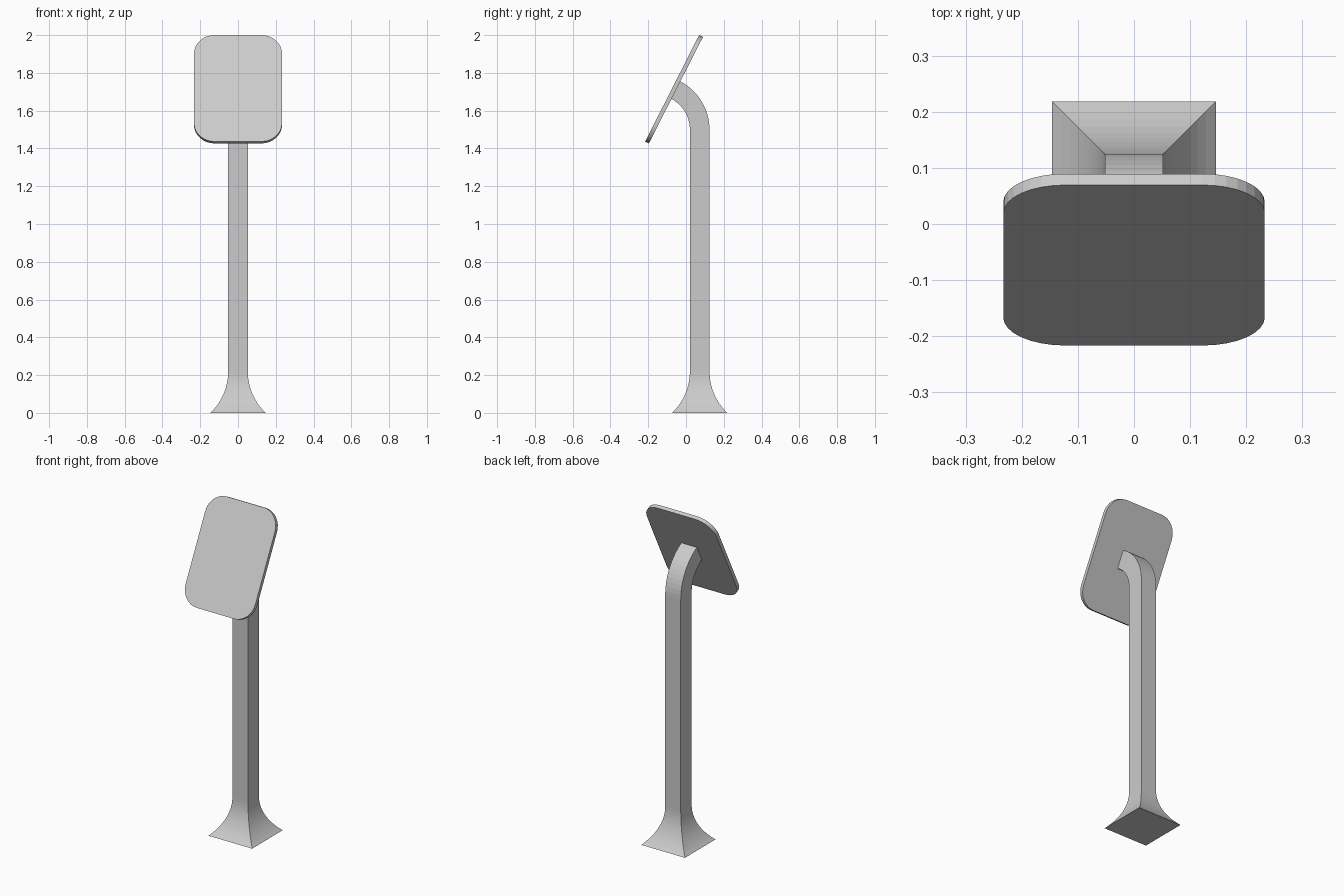
import bpy, bmesh
from math import sin, cos, sqrt, pi, radians
from mathutils import Vector

if "Cube" in bpy.data.objects:
    bpy.data.objects.remove(bpy.data.objects["Cube"])

TILT = radians(63.1)      # panel lean and total bend angle of the post
POST_Y = 0.0725           # post axis
HALF = 0.052              # half width of the square post


def loft(name, rings):
    """Skin a list of equal-length rings and cap both ends."""
    bm = bmesh.new()
    loops = [[bm.verts.new(p) for p in ring] for ring in rings]
    for a, b in zip(loops, loops[1:]):
        n = len(a)
        for i in range(n):
            j = (i + 1) % n
            bm.faces.new((a[i], a[j], b[j], b[i]))
    bm.faces.new(loops[0][::-1])
    bm.faces.new(loops[-1])
    bmesh.ops.recalc_face_normals(bm, faces=bm.faces)
    mesh = bpy.data.meshes.new(name)
    bm.to_mesh(mesh)
    bm.free()
    obj = bpy.data.objects.new(name, mesh)
    bpy.context.collection.objects.link(obj)
    return obj


def square(center, side, half):
    """Square ring around center; side is its in-plane depth direction."""
    x = Vector((half, 0, 0))
    d = side * half
    return [center - x - d, center + x - d, center + x + d, center - x + d]


# Post: flared foot, straight shaft, then a bend towards the front
rings = []
flare_h, flare_w, steps = 0.22, 0.094, 12
R = (flare_h ** 2 + flare_w ** 2) / (2 * flare_w)
for i in range(steps + 1):
    z = flare_h * i / steps
    half = HALF + R - sqrt(R * R - (flare_h - z) ** 2)
    rings.append(square(Vector((0, POST_Y, z)), Vector((0, 1, 0)), half))

bend_r, bend_z = 0.184 + HALF, 1.50
pivot = Vector((0, POST_Y - bend_r, bend_z))
for i in range(13):
    a = TILT * i / 12
    out = Vector((0, cos(a), sin(a)))
    rings.append(square(pivot + out * bend_r, out, HALF))

# Short overlap into the panel so the two parts join
normal = Vector((0, -sin(TILT), cos(TILT)))
rings.append([p + normal * 0.006 for p in rings[-1]])
loft("post", rings)

# Panel: tilted rounded rectangle with a thin edge
up = Vector((0, cos(TILT), sin(TILT)))
center = Vector((0, -0.0735, 1.7185))
half_w, half_h, corner, thick = 0.233, 0.316, 0.11, 0.0225
outline = []
for k, (sx, sy) in enumerate(((1, 1), (-1, 1), (-1, -1), (1, -1))):
    for i in range(9):
        a = pi / 2 * (k + i / 8)
        u = sx * (half_w - corner) + corner * cos(a)
        v = sy * (half_h - corner) + corner * sin(a)
        outline.append(center + Vector((u, 0, 0)) + up * v)
loft("tilted_panel", [[p - normal * thick for p in outline], outline])
